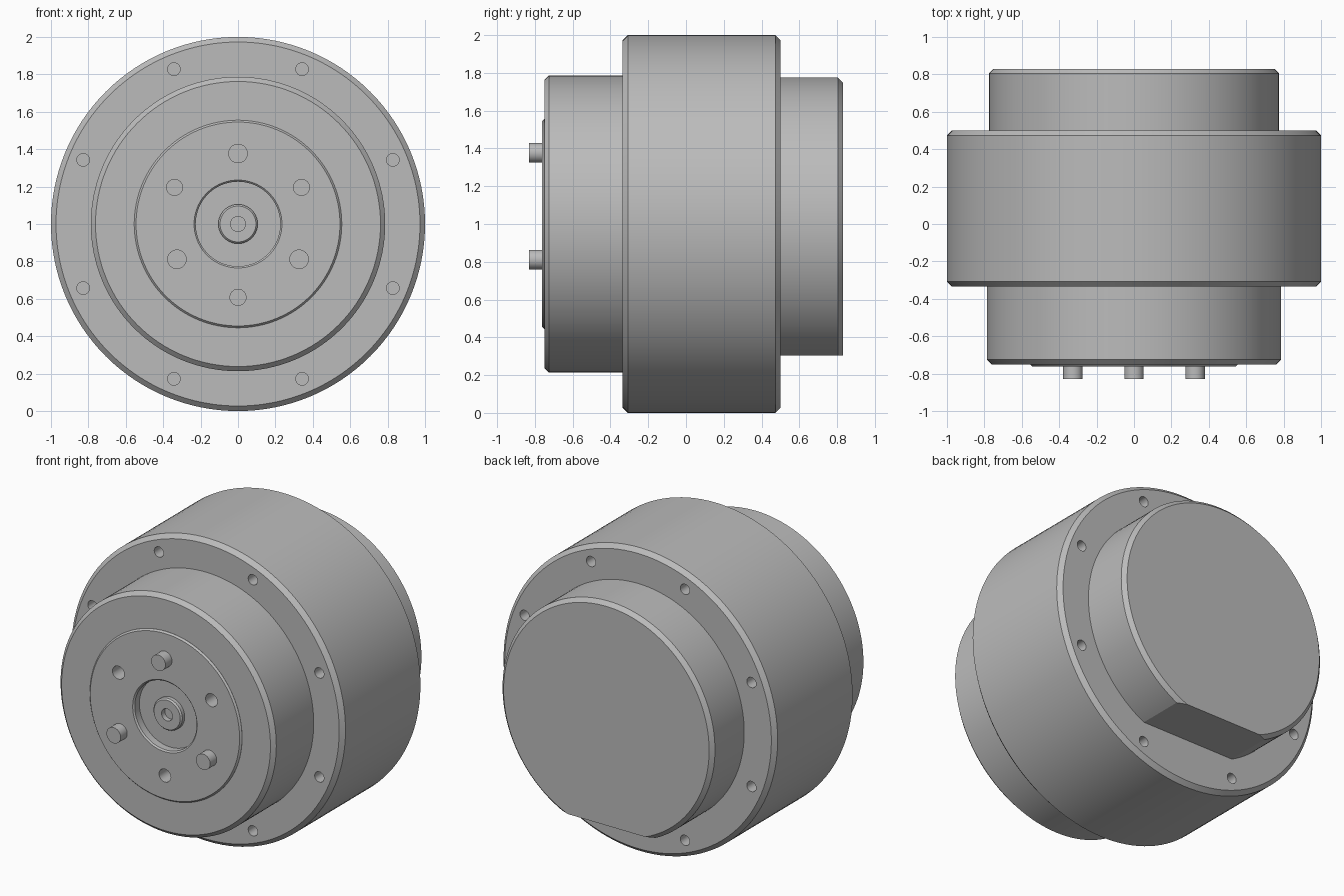
import bpy, bmesh, math
from mathutils import Vector, Matrix

cube = bpy.data.objects.get("Cube")
if cube:
    bpy.data.objects.remove(cube, do_unlink=True)

metal = bpy.data.materials.new("plain grey metal")
metal.use_nodes = True
grey = (0.5, 0.5, 0.5, 1)
metal.diffuse_color = grey
metal.node_tree.nodes["Principled BSDF"].inputs["Base Color"].default_value = grey

AXIS = 1.0   # height of the shaft axis


def add_object(name, bm):
    bmesh.ops.recalc_face_normals(bm, faces=bm.faces)
    mesh = bpy.data.meshes.new(name)
    bm.to_mesh(mesh)
    bm.free()
    mesh.materials.append(metal)
    ob = bpy.data.objects.new(name, mesh)
    bpy.context.collection.objects.link(ob)
    return ob


def lathe(name, profile, sides=128, flat_z=None):
    """Solid of revolution around the y axis from (radius, y) points."""
    bm = bmesh.new()
    rings = []
    for r, y in profile:
        if r == 0:
            rings.append([bm.verts.new((0, y, AXIS))])
            continue
        angles = [2 * math.pi * i / sides for i in range(sides)]
        rings.append([bm.verts.new((r * math.cos(a), y, AXIS + r * math.sin(a)))
                      for a in angles])
    for a, b in zip(rings, rings[1:]):
        if len(a) == 1:
            bm.faces.new(b)
        elif len(b) == 1:
            bm.faces.new(a)
        else:
            for i in range(sides):
                j = (i + 1) % sides
                bm.faces.new((a[i], a[j], b[j], b[i]))
    # centre points only mark closed ends
    bmesh.ops.delete(bm, geom=[v for v in bm.verts if not v.link_faces], context='VERTS')
    if flat_z is not None:
        cut = bmesh.ops.bisect_plane(bm, geom=bm.verts[:] + bm.edges[:] + bm.faces[:],
                                     plane_co=(0, 0, flat_z), plane_no=(0, 0, -1),
                                     clear_outer=True)
        edges = [g for g in cut["geom_cut"] if isinstance(g, bmesh.types.BMEdge)]
        bmesh.ops.contextual_create(bm, geom=edges)
    return add_object(name, bm)


def cylinders(name, spots, radius, y0, y1, sides=32):
    """Round bars along y at polar (distance, degrees) spots."""
    bm = bmesh.new()
    for dist, deg in spots:
        a = math.radians(deg)
        place = Matrix.Translation(Vector((dist * math.cos(a), (y0 + y1) / 2,
                                           AXIS + dist * math.sin(a))))
        bmesh.ops.create_cone(bm, cap_ends=True, segments=sides, radius1=radius,
                              radius2=radius, depth=y1 - y0,
                              matrix=place @ Matrix.Rotation(math.pi / 2, 4, 'X'))
    return add_object(name, bm)


def drill(target, cutter):
    mod = target.modifiers.new("holes", 'BOOLEAN')
    mod.operation = 'DIFFERENCE'
    mod.solver = 'EXACT'
    mod.object = cutter
    cutter.hide_render = True
    bpy.context.view_layer.objects.active = target
    bpy.ops.object.modifier_apply(modifier=mod.name)
    bpy.data.objects.remove(cutter, do_unlink=True)


# Main housing with a ring of blind bolt holes in both flanges
housing = lathe("main_housing", [(0, -.335), (.973, -.335), (1, -.308), (1, .473),
                                 (.973, .5), (0, .5)])
bolts = [(.896, 22.5 + 45 * i) for i in range(8)]
drill(housing, cylinders("front_bolt_cutter", bolts, .034, -.4, -.235))
drill(housing, cylinders("rear_bolt_cutter", bolts, .034, .4, .6))

# Front drum, a ring around the output plate
front = lathe("front_drum", [(.5, -.335), (.787, -.335), (.787, -.725), (.762, -.75),
                             (.5, -.75), (.5, -.335)])

# Rear drum with a flat on its underside
rear = lathe("rear_drum", [(0, .5), (.775, .5), (.775, .805), (.75, .83), (0, .83)],
             flat_z=.305)

# Output plate with a shallow central bore
plate = lathe("output_plate", [(0, -.6), (.54, -.6), (.555, -.751), (.545, -.762),
                               (.235, -.762), (.226, -.753), (.226, -.705), (0, -.705)])
drill(plate, cylinders("dowel_hole_cutter", [(.392, d) for d in (30, 150, 270)],
                       .043, -.66, -.8))

# Shaft end in the bore, with a centre hole
boss = lathe("shaft_end", [(0, -.7), (.105, -.7), (.105, -.73), (.096, -.74), (.04, -.74),
                           (.04, -.68), (0, -.68)])

# Drive pins
pins = cylinders("drive_pins", [(.377, d) for d in (90, 210, 330)], .052, -.83, -.72)

# Smooth shading with sharp machined edges
bpy.ops.object.select_all(action='DESELECT')
for ob in (housing, front, rear, plate, boss, pins):
    ob.select_set(True)
bpy.context.view_layer.objects.active = housing
bpy.ops.object.shade_smooth_by_angle(angle=math.radians(25))
